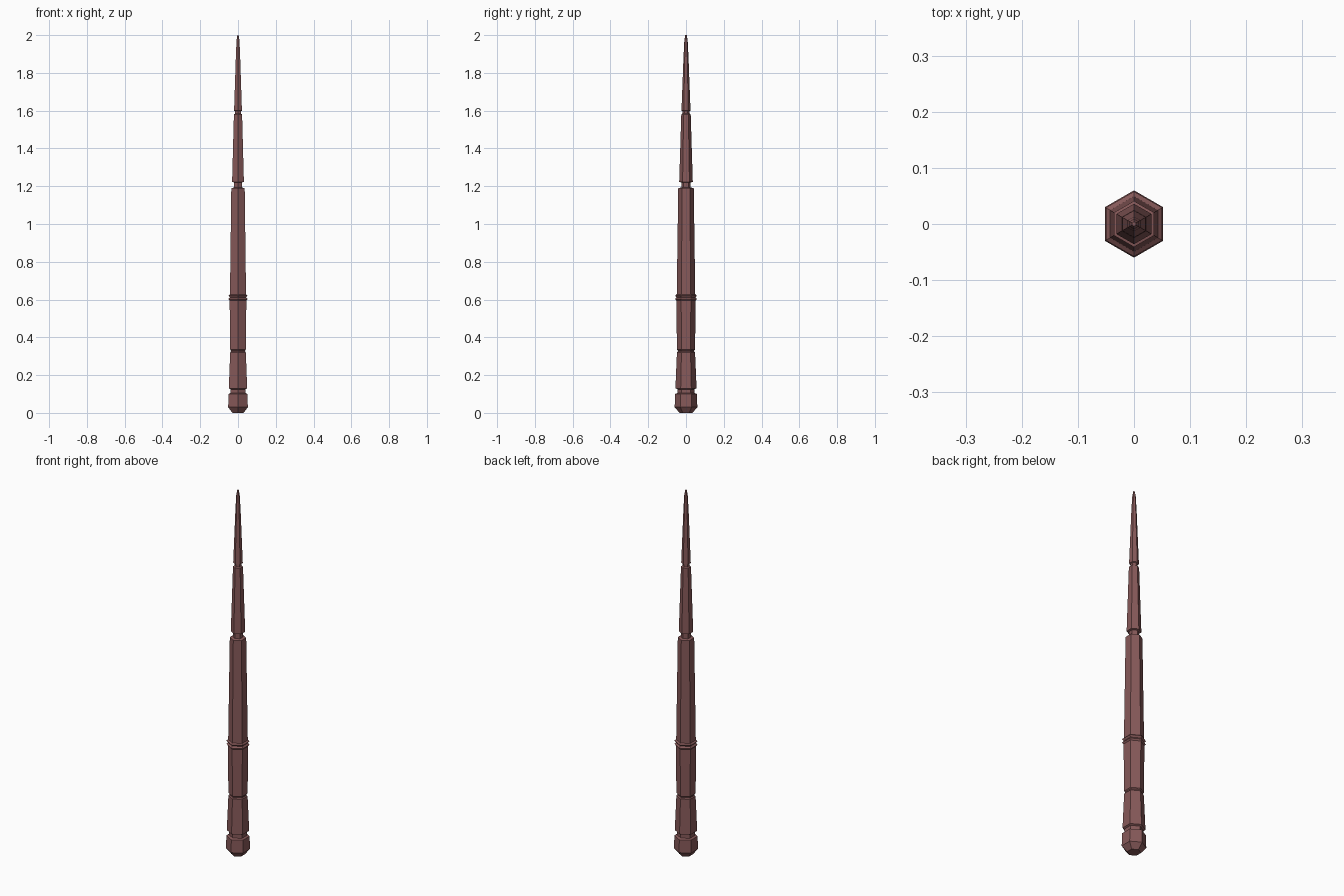
import bpy, bmesh
from math import sin, cos, pi

if "Cube" in bpy.data.objects:
    bpy.data.objects.remove(bpy.data.objects["Cube"])

SIDES = 6
wood = bpy.data.materials.new("dark_red_wood")
wood.diffuse_color = (0.24, 0.10, 0.10, 1)
wood.use_nodes = True
wood.node_tree.nodes["Principled BSDF"].inputs["Base Color"].default_value = wood.diffuse_color


def turned(name, profile, cap_bottom=False, cap_top=False):
    """Sweep (radius, z) points round the z axis with hexagonal, flat-shaded rings."""
    bm = bmesh.new()
    rings = []
    for r, z in profile:
        rings.append([bm.verts.new((r * cos(pi / 2 + 2 * pi * i / SIDES),
                                    r * sin(pi / 2 + 2 * pi * i / SIDES), z))
                      for i in range(SIDES)])
    for a, b in zip(rings, rings[1:]):
        for i in range(SIDES):
            j = (i + 1) % SIDES
            bm.faces.new((a[i], a[j], b[j], b[i]))
    if cap_bottom:
        bm.faces.new(rings[0][::-1])
    if cap_top:
        bm.faces.new(rings[-1])
    mesh = bpy.data.meshes.new(name)
    bm.to_mesh(mesh)
    bm.free()
    mesh.materials.append(wood)
    obj = bpy.data.objects.new(name, mesh)
    bpy.context.collection.objects.link(obj)
    return obj


# Each part ends on the ring where the next one begins, so the skin is continuous
turned("pommel", [(0.034, 0), (0.06, 0.03), (0.058, 0.10), (0.046, 0.105), (0.046, 0.125)],
       cap_bottom=True)
turned("lower_grip", [(0.046, 0.125), (0.056, 0.13), (0.048, 0.32), (0.043, 0.325), (0.043, 0.33)])
turned("upper_grip", [(0.043, 0.33), (0.048, 0.335), (0.051, 0.595)])

# Double raised collar
turned("collar", [(0.051, 0.595), (0.058, 0.603), (0.050, 0.612), (0.058, 0.622), (0.049, 0.628)])

# Tapering shaft with grooves
turned("lower_shaft", [(0.049, 0.628), (0.041, 1.19), (0.025, 1.193), (0.025, 1.22)])
turned("middle_shaft", [(0.025, 1.22), (0.036, 1.223), (0.025, 1.58), (0.018, 1.585), (0.018, 1.597)])
turned("tip", [(0.018, 1.597), (0.024, 1.60), (0.013, 1.89), (0.009, 1.97), (0.004, 2.0)],
       cap_top=True)
